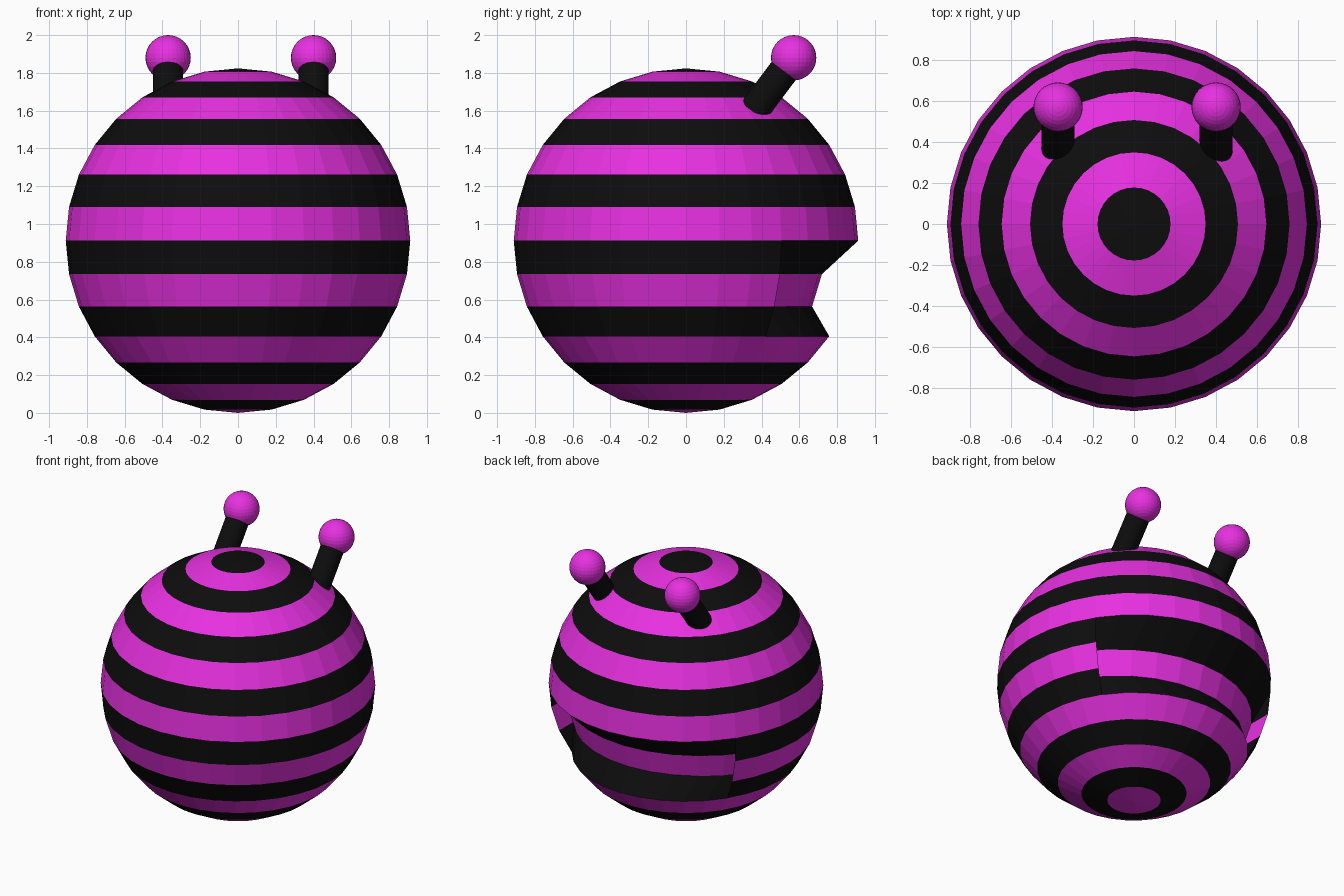
import bpy, bmesh, math
from mathutils import Vector, Matrix

if "Cube" in bpy.data.objects:
    bpy.data.objects.remove(bpy.data.objects["Cube"])

R, CZ, RINGS, SEGS = 0.912, 0.912, 16, 32
STEP = math.pi / RINGS
PUSH = Vector((0, -0.175, 0))


def material(name, rgb):
    m = bpy.data.materials.new(name)
    m.diffuse_color = (*rgb, 1)
    m.use_nodes = True
    m.node_tree.nodes["Principled BSDF"].inputs["Base Color"].default_value = m.diffuse_color
    return m


black = material("black", (0.004, 0.004, 0.004))
magenta = material("magenta", (0.8, 0.03, 0.75))


def finish(bm, name, mats):
    me = bpy.data.meshes.new(name)
    bm.to_mesh(me)
    bm.free()
    for m in mats:
        me.materials.append(m)
    ob = bpy.data.objects.new(name, me)
    bpy.context.collection.objects.link(ob)
    return ob


def on_sphere(ring, seg):
    t, a = ring * STEP, seg * 2 * math.pi / SEGS
    return R * Vector((math.sin(t) * math.cos(a), math.sin(t) * math.sin(a), math.cos(t)))


# Striped body: every second ring of faces is magenta
bm = bmesh.new()
bmesh.ops.create_uvsphere(bm, u_segments=SEGS, v_segments=RINGS, radius=R)
mouth = []
for f in bm.faces:
    c = f.calc_center_median()
    band = int(math.acos(c.z / c.length) / STEP)
    f.material_index = band % 2
    seg = math.atan2(c.y, c.x) / (2 * math.pi / SEGS)
    if band in (8, 9, 10) and 3 < seg < 13:
        mouth.append(f)

# Recess across the back: detach three bands and push their middle rings inward
part = bmesh.ops.split(bm, geom=mouth)["geom"]
for v in [g for g in part if isinstance(g, bmesh.types.BMVert)]:
    if on_sphere(10.5, 0).z < v.co.z < on_sphere(8.5, 0).z:
        v.co += PUSH

# End walls of the recess
for seg in (3, 13):
    o = {r: on_sphere(r, seg) for r in (8, 9, 10, 11)}
    i = {r: o[r] + PUSH for r in (9, 10)}
    for pts, mat in (((o[8], o[9], i[9]), 0),
                     ((o[9], o[10], i[10], i[9]), 1),
                     ((o[10], o[11], i[10]), 0)):
        bm.faces.new([bm.verts.new(p) for p in pts]).material_index = mat
bmesh.ops.remove_doubles(bm, verts=bm.verts[:], dist=1e-4)
bmesh.ops.recalc_face_normals(bm, faces=bm.faces[:])
bmesh.ops.translate(bm, verts=bm.verts[:], vec=(0, 0, CZ))
finish(bm, "striped_body", [black, magenta])

# Two leaning antennae with ball tips
for side, x in (("left", -0.37), ("right", 0.4)):
    base, tip = Vector((x, 0.355, 1.595)), Vector((x, 0.57, 1.88))
    axis = tip - base
    bm = bmesh.new()
    rot = axis.to_track_quat('Z', 'Y').to_matrix().to_4x4()
    bmesh.ops.create_cone(bm, cap_ends=True, segments=32, radius1=0.08, radius2=0.08,
                          depth=axis.length,
                          matrix=Matrix.Translation((base + tip) / 2) @ rot)
    finish(bm, side + "_antenna_stalk", [black])

    bm = bmesh.new()
    bmesh.ops.create_uvsphere(bm, u_segments=32, v_segments=16, radius=0.12,
                              matrix=Matrix.Translation(tip))
    finish(bm, side + "_antenna_ball", [magenta])
